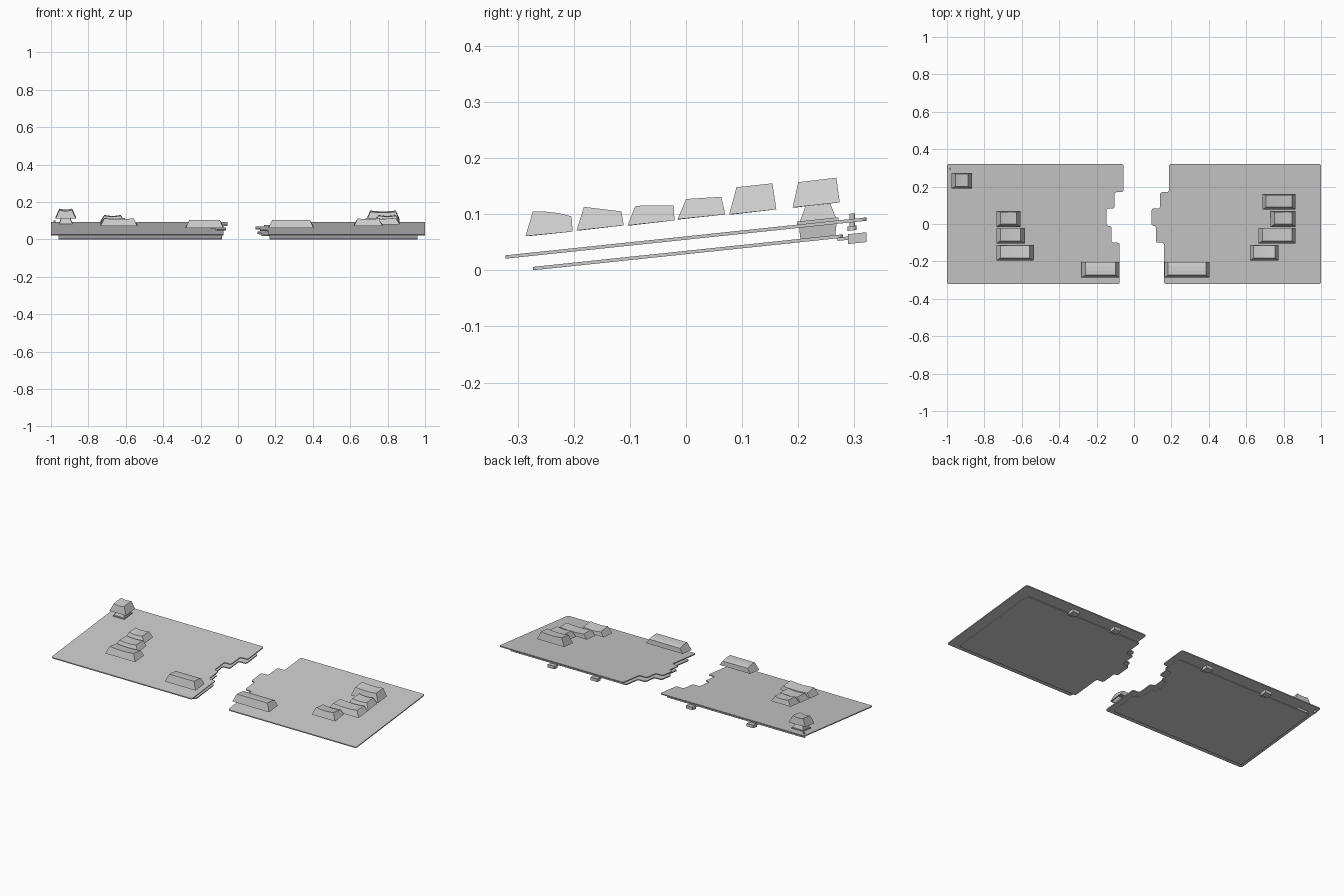
import bpy, bmesh, math

if "Cube" in bpy.data.objects:
    bpy.data.objects.remove(bpy.data.objects["Cube"])

SLOPE = 0.105  # typing angle shared by both plates


def finish(name, bm, tilt=True):
    if tilt:
        for v in bm.verts:
            v.co.z += SLOPE * v.co.y
    bmesh.ops.recalc_face_normals(bm, faces=bm.faces)
    me = bpy.data.meshes.new(name)
    bm.to_mesh(me)
    bm.free()
    ob = bpy.data.objects.new(name, me)
    bpy.context.collection.objects.link(ob)
    return ob


def plate(name, outline, z, t=0.006):
    """Flat sheet with slightly rounded corners."""
    bm = bmesh.new()
    vs = [bm.verts.new((x, y, z)) for x, y in outline]
    bm.faces.new(vs)
    bmesh.ops.bevel(bm, geom=vs, offset=0.011, segments=3, profile=0.5, affect='VERTICES')
    r = bmesh.ops.extrude_face_region(bm, geom=bm.faces[:])
    for g in r['geom']:
        if isinstance(g, bmesh.types.BMVert):
            g.co.z += t
    return finish(name, bm)


def frustum(name, cx, cy, z0, z1, b, t):
    """Block tapering from half sizes b to half sizes t."""
    bm = bmesh.new()
    bmesh.ops.create_cube(bm, size=2)
    for v in bm.verts:
        h, z = (t, z1) if v.co.z > 0 else (b, z0)
        v.co = (cx + v.co.x * h[0], cy + v.co.y * h[1], z)
    return finish(name, bm)


def cylinder(name, cx, cy, z0, z1, r):
    bm = bmesh.new()
    bmesh.ops.create_cone(bm, cap_ends=True, segments=20, radius1=r, radius2=r, depth=z1 - z0)
    for v in bm.verts:
        v.co.x += cx
        v.co.y += cy
        v.co.z += (z0 + z1) / 2
    ob = finish(name, bm)
    ob.data.shade_smooth()
    ob.data.set_sharp_from_angle(angle=math.radians(40))


def keycap(name, x0, x1, front, back, top, dish=0.005, inset=0.02, wall=0.006):
    """Hollow tapered cap: bottom edge points front/back, top edge points in (y, z)."""
    bm = bmesh.new()
    n = 8 if dish else 1
    V = lambda x, p: bm.verts.new((x, p[0], p[1]))
    bot = [V(x0, front), V(x1, front), V(x1, back), V(x0, back)]
    rows = []
    for y, z in top:
        row = []
        for i in range(n + 1):
            u = 2 * i / n - 1
            x = (x0 + x1) / 2 + u * ((x1 - x0) / 2 - inset)
            row.append(V(x, (y, z - dish * (1 - u * u))))
        rows.append(row)
    for a, b in zip(rows, rows[1:]):
        for i in range(n):
            bm.faces.new((a[i], a[i + 1], b[i + 1], b[i]))
    bm.faces.new([bot[0], bot[1]] + rows[0][::-1])
    bm.faces.new([bot[2], bot[3]] + rows[-1])
    bm.faces.new([bot[1], bot[2]] + [r[-1] for r in rows[::-1]])
    bm.faces.new([bot[3], bot[0]] + [r[0] for r in rows])
    # underside rim and cavity
    f, b = (front[0] + wall, front[1]), (back[0] - wall, back[1])
    inn = [V(x0 + wall, f), V(x1 - wall, f), V(x1 - wall, b), V(x0 + wall, b)]
    drop = dish + 0.007
    f = (top[0][0] + wall, top[0][1] - drop)
    b = (top[-1][0] - wall, top[-1][1] - drop)
    i0, i1 = x0 + inset + wall, x1 - inset - wall
    roof = [V(i0, f), V(i1, f), V(i1, b), V(i0, b)]
    for i in range(4):
        j = (i + 1) % 4
        bm.faces.new((bot[i], bot[j], inn[j], inn[i]))
        bm.faces.new((inn[i], inn[j], roof[j], roof[i]))
    bm.faces.new(roof)
    return finish(name, bm, tilt=False)


# Plates: stepped inner edges, bottom plates inset from the top ones
steps_y = [-0.10, -0.01, 0.083, 0.17]
left_x = [-0.077, -0.12, -0.147, -0.104, -0.056]
right_x = [0.16, 0.117, 0.094, 0.139, 0.187]


def outline(outer, xs, y0, y1):
    ys = [y0] + steps_y + [y1]
    pts = [(outer, y0)]
    for i, x in enumerate(xs):
        pts += [(x, ys[i]), (x, ys[i + 1])]
    return pts + [(outer, y1)]


for side, outer, xs in (("left", -1, left_x), ("right", 1, right_x)):
    s = math.copysign(1, outer)
    plate(side + "_top_plate", outline(outer, xs, -0.322, 0.322), 0.0545)
    plate(side + "_bottom_plate", outline(s * 0.96, [x + s * 0.009 for x in xs], -0.273, 0.28), 0.0287)

# Keycap rows: front bottom, back bottom, top profile
R1 = ((0.19, 0.112), (0.274, 0.121), [(0.2, 0.157), (0.268, 0.165)])
R2 = ((0.077, 0.0995), (0.161, 0.1085), [(0.09, 0.148), (0.154, 0.155)])
R3 = ((-0.015, 0.091), (0.07, 0.0995), [(0.0, 0.127), (0.063, 0.131)])
R4 = ((-0.104, 0.08), (-0.0205, 0.089), [(-0.09, 0.115), (-0.022, 0.1155)])
R5 = ((-0.195, 0.071), (-0.111, 0.08), [(-0.182, 0.113), (-0.115, 0.105)])
R6 = ((-0.286, 0.061), (-0.202, 0.069), [(-0.273, 0.105), (-0.25, 0.1045), (-0.227, 0.102), (-0.204, 0.096)])

keycap("corner_key", -0.975, -0.867, *R1)
for name, x0, x1, row in (
        ("left_upper_key", -0.735, -0.607, R3), ("left_home_key", -0.735, -0.586, R4),
        ("left_lower_key", -0.735, -0.538, R5), ("right_number_key", 0.687, 0.864, R2),
        ("right_upper_key", 0.731, 0.864, R3), ("right_home_key", 0.666, 0.864, R4),
        ("right_lower_key", 0.620, 0.773, R5)):
    keycap(name, x0, x1, *row)
keycap("left_thumb_bar", -0.28, -0.078, *R6, dish=0)
keycap("right_thumb_bar", 0.163, 0.404, *R6, dish=0)

# Switch under the corner key
SX, SY = -0.921, 0.235
frustum("switch_base", SX, SY, 0.034, 0.0605, (0.031, 0.031), (0.034, 0.034))
frustum("switch_flange", SX, SY, 0.0605, 0.066, (0.037, 0.037), (0.037, 0.037))
frustum("switch_housing", SX, SY, 0.066, 0.092, (0.033, 0.032), (0.024, 0.022))
frustum("switch_stem", SX, SY, 0.092, 0.112, (0.012, 0.01), (0.012, 0.01))

# Indicator lamp in the back left corner
cylinder("lamp_body", -0.982, 0.296, 0.042, 0.070, 0.005)
cylinder("lamp_collar", -0.982, 0.296, 0.040, 0.048, 0.008)

# Connectors at the back edge
for i, x in enumerate((-0.645, -0.246, 0.38, 0.662)):
    h = (0.022, 0.0165)
    frustum("connector_%d" % (i + 1), x, 0.305, 0.0165, 0.034, h, h)
    frustum("connector_mount_%d" % (i + 1), x, 0.282, 0.024, 0.03, (0.018, 0.012), (0.018, 0.012))

# Set the lowest point on the ground
zmin = min(v.co.z for o in bpy.data.objects for v in o.data.vertices)
for o in bpy.data.objects:
    o.location.z -= zmin
